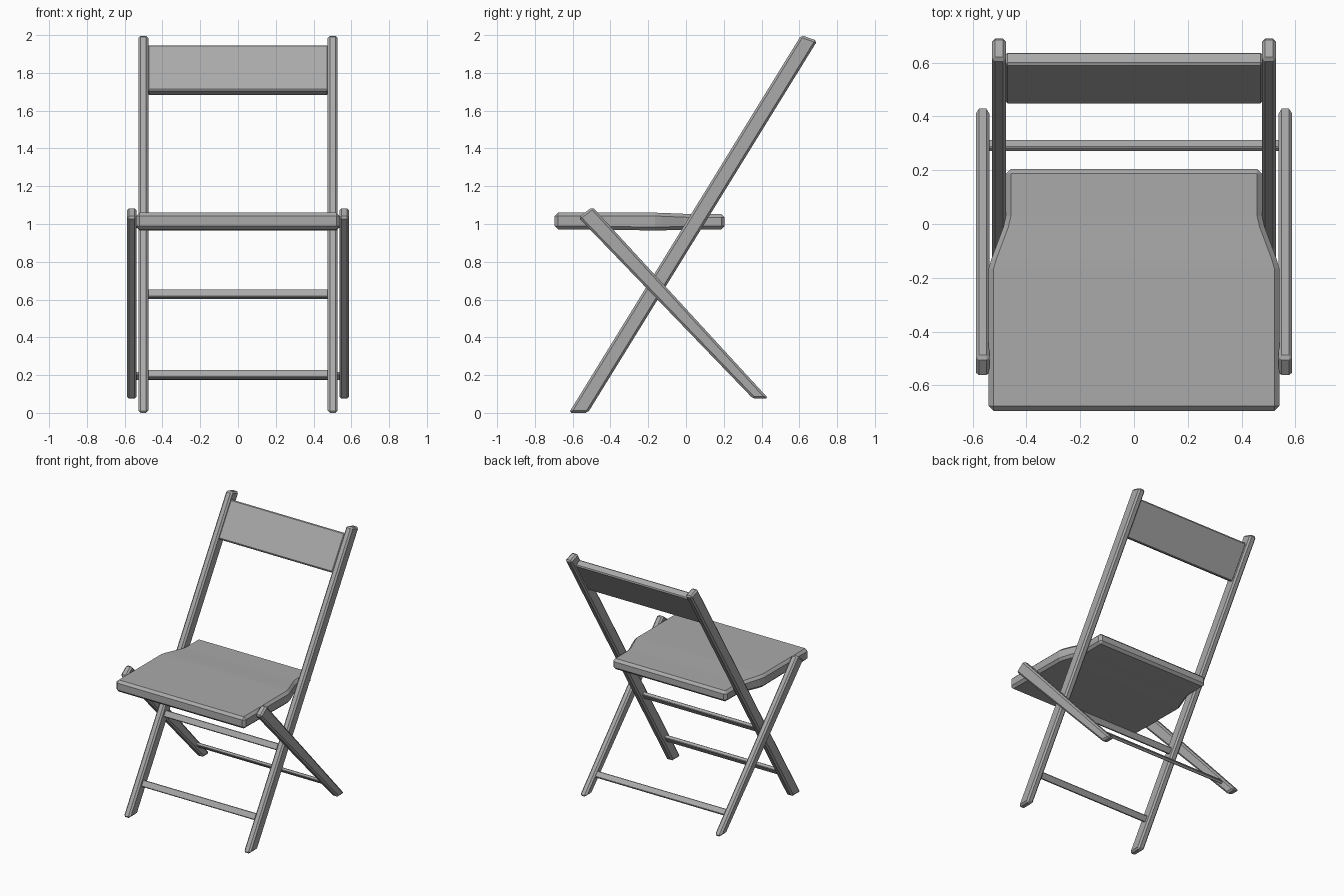
import bpy
import bmesh
from mathutils import Vector

cube = bpy.data.objects.get("Cube")
if cube:
    bpy.data.objects.remove(cube)

# Single painted finish
GREY = (0.4, 0.4, 0.4, 1)
paint = bpy.data.materials.new("grey_paint")
paint.use_nodes = True
paint.diffuse_color = GREY
paint.node_tree.nodes["Principled BSDF"].inputs["Base Color"].default_value = GREY


def loft(name, rings, bevel):
    """Skin a run of equal-sided rings, cap both ends and chamfer the edges."""
    bm = bmesh.new()
    loops = [[bm.verts.new(p) for p in ring] for ring in rings]
    n = len(loops[0])
    for a, b in zip(loops, loops[1:]):
        for i in range(n):
            j = (i + 1) % n
            bm.faces.new((a[i], a[j], b[j], b[i]))
    bm.faces.new(loops[0])
    bm.faces.new(loops[-1])
    bmesh.ops.recalc_face_normals(bm, faces=bm.faces)
    mesh = bpy.data.meshes.new(name)
    bm.to_mesh(mesh)
    bm.free()
    mesh.materials.append(paint)
    obj = bpy.data.objects.new(name, mesh)
    bpy.context.collection.objects.link(obj)
    mod = obj.modifiers.new("chamfer", "BEVEL")
    mod.width = bevel
    mod.segments = 1
    mod.limit_method = "ANGLE"
    return obj


def bar(name, side, x0, x1, bevel):
    """Extrude a side outline of (y, z) points from x0 to x1."""
    return loft(name, [[(x, y, z) for y, z in side] for x in (x0, x1)], bevel)


def slat(name, centre, along, length, thick, half_width, bevel):
    """Crosswise board whose face runs in the (y, z) direction given."""
    c = Vector(centre)
    d = Vector(along).normalized()
    n = Vector((d.y, -d.x))
    side = [c + d * length / 2 * u + n * thick / 2 * v
            for u, v in ((-1, -1), (1, -1), (1, 1), (-1, 1))]
    return bar(name, side, -half_width, half_width, bevel)


# Long legs that carry on up as back posts, and the short crossing legs
long_side = [(-0.62, 0), (-0.52, 0), (0.695, 1.97), (0.61, 2)]
short_side = [(-0.57, 1.035), (0.355, 0.075), (0.437, 0.075), (-0.495, 1.09)]
for label, side, x0, x1 in (("long_leg", long_side, 0.475, 0.528),
                            ("short_leg", short_side, 0.537, 0.588)):
    for name, s in (("left", 1), ("right", -1)):
        bar(f"{name}_{label}", side, s * x0, s * x1, 0.012)

# Backrest and rungs follow the slope of the legs that hold them
LONG = (0.617, 1)
SHORT = (0.69, -0.725)
slat("backrest", (0.5425, 1.815), LONG, 0.284, 0.055, 0.478, 0.008)
slat("upper_rung", (-0.183, 0.628), LONG, 0.048, 0.028, 0.48, 0.004)
slat("lower_rung", (-0.448, 0.202), LONG, 0.048, 0.028, 0.48, 0.004)
slat("rear_rung", (0.292, 0.195), SHORT, 0.045, 0.022, 0.542, 0.004)

# Seat: sections of (y, half width, underside, top), narrowing to the back
sections = [(-0.695, 0.54, 0.972, 1.06), (-0.165, 0.54, 0.966, 1.06),
            (-0.13, 0.53, 0.966, 1.059), (-0.01, 0.485, 0.97, 1.054),
            (0.03, 0.476, 0.97, 1.053), (0.205, 0.476, 0.972, 1.052)]
loft("seat", [[(-w, y, lo), (w, y, lo), (w, y, hi), (-w, y, hi)]
              for y, w, lo, hi in sections], 0.018)
